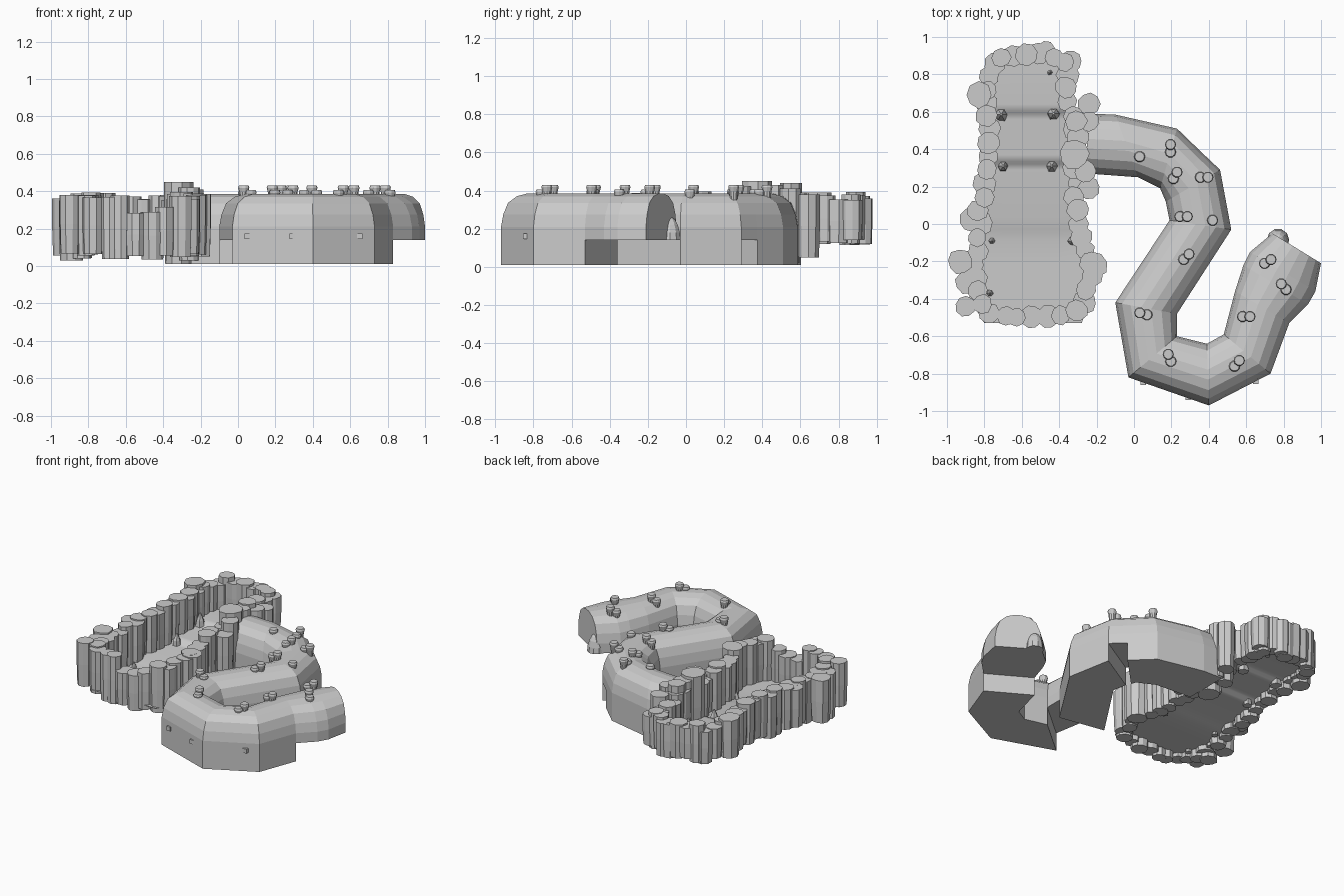
import bpy, bmesh, math, random
from mathutils import Vector

if "Cube" in bpy.data.objects:
    bpy.data.objects.remove(bpy.data.objects["Cube"])

random.seed(7)


def make_object(name, bm):
    bmesh.ops.recalc_face_normals(bm, faces=bm.faces)
    mesh = bpy.data.meshes.new(name)
    bm.to_mesh(mesh)
    bm.free()
    obj = bpy.data.objects.new(name, mesh)
    bpy.context.collection.objects.link(obj)
    return obj


def loft(bm, rings, closed=True, capped=True):
    """Skin a list of point rings."""
    rows = [[bm.verts.new(p) for p in r] for r in rings]
    n = len(rows[0])
    for a, b in zip(rows, rows[1:]):
        for i in range(n if closed else n - 1):
            j = (i + 1) % n
            bm.faces.new((a[i], a[j], b[j], b[i]))
    if capped:
        bm.faces.new(rows[0])
        bm.faces.new(rows[-1])


def ring(x, y, z, r, sides, jitter=0.0, turn=0.0):
    pts = []
    for k in range(sides):
        a = turn + math.tau * k / sides
        q = r * (1 + random.uniform(-jitter, jitter))
        pts.append((x + q * math.cos(a), y + q * math.sin(a), z))
    return pts


# Winding tunnel: pairs of side points (outer / inner bend) along the path
stations = [
    ((-0.25, 0.59), (-0.25, 0.27)), ((-0.10, 0.585), (0.02, 0.25)),
    ((0.23, 0.51), (0.14, 0.19)), ((0.37, 0.375), (0.155, 0.155)),
    ((0.46, 0.29), (0.17, 0.12)), ((0.52, -0.03), (0.19, 0.02)),
    ((0.23, -0.48), (-0.10, -0.42)), ((0.23, -0.60), (-0.03, -0.82)),
    ((0.39, -0.64), (0.40, -0.97)), ((0.48, -0.59), (0.73, -0.80)),
    ((0.54, -0.36), (0.83, -0.53)), ((0.585, -0.22), (0.93, -0.43)),
    ((0.62, -0.15), (0.97, -0.36)), ((0.74, -0.05), (1.0, -0.21)),
]
arch = [(0, .14), (0, .21), (.035, .275), (.11, .335), (.25, .37), (.42, .385),
        (.58, .385), (.75, .37), (.89, .335), (.965, .275), (1, .21), (1, .14)]
base = [(0, .01), (0, .14), (1, .14), (1, .01)]


def sweep(bm, pairs, profile):
    rings = []
    for a, b in pairs:
        a, b = Vector(a), Vector(b)
        rings.append([(*a.lerp(b, u), z) for u, z in profile])
    loft(bm, rings)


bm = bmesh.new()
sweep(bm, stations, arch)
make_object("tunnel_roof", bm)

# Lower tunnel walls in three blocks, with gaps at two bends
bm = bmesh.new()
sweep(bm, stations[:4], base)
sweep(bm, stations[4:7], base)
sweep(bm, stations[7:11], base)
make_object("tunnel_base", bm)

# Pairs of flared vents on the roof
vents = [(.05, .36, 0), (.195, .405, 90), (.22, .26, 60), (.375, .25, 0), (.265, .04, 0),
         (.44, .02, 0), (.28, -.175, 45), (.05, -.48, 165), (.19, -.715, 110),
         (.55, -.745, 50), (.6, -.495, 0), (.8, -.335, 130), (.715, -.2, 30)]
bm = bmesh.new()
for i, (x, y, turn) in enumerate(vents):
    t = math.radians(turn)
    dx, dy = .02 * math.cos(t), .02 * math.sin(t)
    for s, top in ((1, .43), (-1, .405)):
        if i in (0, 5) and s > 0:
            continue
        px, py, r = x + s * dx, y + s * dy, .03
        loft(bm, [ring(px, py, .31, r * .5, 10), ring(px, py, top - .035, r * .8, 10),
                  ring(px, py, top - .012, r, 10), ring(px, py, top, r * .85, 10)])
make_object("roof_vents", bm)

# Small square pegs on the outer wall
bm = bmesh.new()
for x, y in ((.05, -.845), (.29, -.925), (.65, -.84)):
    loft(bm, [[(x + a, y + b, z) for a, b in ((-.015, -.015), (.015, -.015), (.015, .015), (-.015, .015))]
              for z in (.145, .175)])
make_object("wall_pegs", bm)

# Rounded boulder by the tunnel end
bm = bmesh.new()
loft(bm, [ring(.77, -.085, z, r, 10) for z, r in
          ((.14, .06), (.18, .055), (.22, .044), (.245, .03), (.26, .012))])
make_object("end_boulder", bm)

# Stepped cave floor with steep ramps: y, z, left x, right x
floor_rows = [(-.53, .09, -.80, -.28), (-.40, .09, -.88, -.23), (-.22, .09, -.88, -.22),
              (-.09, .09, -.84, -.27), (-.03, .10, -.83, -.29), (.03, .115, -.83, -.30),
              (.29, .115, -.80, -.30), (.32, .12, -.79, -.30), (.335, .14, -.79, -.30),
              (.37, .145, -.79, -.30), (.56, .145, -.78, -.31), (.59, .15, -.78, -.33),
              (.605, .165, -.78, -.33), (.64, .17, -.79, -.34), (.92, .17, -.72, -.40)]
bm = bmesh.new()
loft(bm, [[(l + (r - l) * k / 4, y, z) for k in range(5)] for y, z, l, r in floor_rows],
     closed=False, capped=False)
floor = make_object("cave_floor", bm)
for p in floor.data.polygons:
    p.use_smooth = True
    if p.normal.z < 0:
        p.flip()


def floor_height(y):
    return .09 if y < -.03 else .115 if y < .33 else .145 if y < .6 else .17


# Ring of irregular rock columns around the floor
def column(bm, x, y, r, z0=None, z1=None):
    z0 = floor_height(y) - random.uniform(.02, .055) if z0 is None else z0
    z1 = random.uniform(.34, .395) if z1 is None else z1
    n, turn = random.choice((8, 9, 10)), random.uniform(0, 1)
    state = random.getstate()
    rings = []
    for f, s in ((0, .92), (.5, 1.0), (1, 1.0)):
        random.setstate(state)
        rings.append(ring(x, y, z0 + (z1 - z0) * f, r * s, n, .07, turn))
    loft(bm, rings)


path = [(-.72, .89), (-.5, .91), (-.35, .86), (-.36, .66), (-.31, .5), (-.31, .05),
        (-.26, -.15), (-.23, -.28), (-.28, -.45), (-.4, -.49), (-.65, -.5),
        (-.80, -.47), (-.86, -.30), (-.83, -.1), (-.83, .05), (-.79, .25),
        (-.78, .55), (-.78, .82)]
bm = bmesh.new()
left = 0.0
for a, b in zip(path, path[1:] + path[:1]):
    a, b = Vector(a), Vector(b)
    length = (b - a).length
    while left < length:
        p = a.lerp(b, left / length)
        low = p.y < -.46 and -.57 < p.x < -.37
        column(bm, p.x + random.uniform(-.012, .012), p.y, random.uniform(.05, .064),
               z1=random.uniform(.26, .33) if low else None)
        left += random.uniform(.066, .08)
    left -= length
# Outlying columns
for x, y, r in ((-.93, -.2, .067), (-.83, .69, .07), (-.24, .19, .06),
                (-.47, .93, .05), (-.21, -.22, .07), (-.9, -.44, .055), (-.87, .02, .065),
                (-.34, .87, .06)):
    column(bm, x, y, r)
column(bm, -.89, -.31, .065, .03, .35)
column(bm, -.24, .64, .06, .05, .38)
make_object("rock_columns", bm)

# Tall pillars at the tunnel mouth
bm = bmesh.new()
for x, y, r, z0, z1 in ((-.32, .37, .08, .01, .45), (-.31, .55, .06, .01, .44),
                        (-.26, .28, .06, .03, .42), (-.24, .55, .055, .02, .41),
                        (-.30, .46, .06, .06, .43)):
    column(bm, x, y, r, z0, z1)
make_object("entrance_pillars", bm)

# Pointed rocks beside the ramps
bm = bmesh.new()
for x, y, h in ((-.71, .585, .11), (-.43, .59, .11), (-.70, .31, .1), (-.44, .31, .1),
                (-.33, -.09, .08), (-.77, -.37, .06), (-.76, -.09, .06), (-.45, .81, .05)):
    z, r = floor_height(y) - .02, h * .35
    loft(bm, [ring(x, y, z, r, 6, .15), ring(x, y, z + h * .55, r * .7, 6, .15),
              ring(x, y, z + h, r * .15, 6)])
make_object("pointed_rocks", bm)
